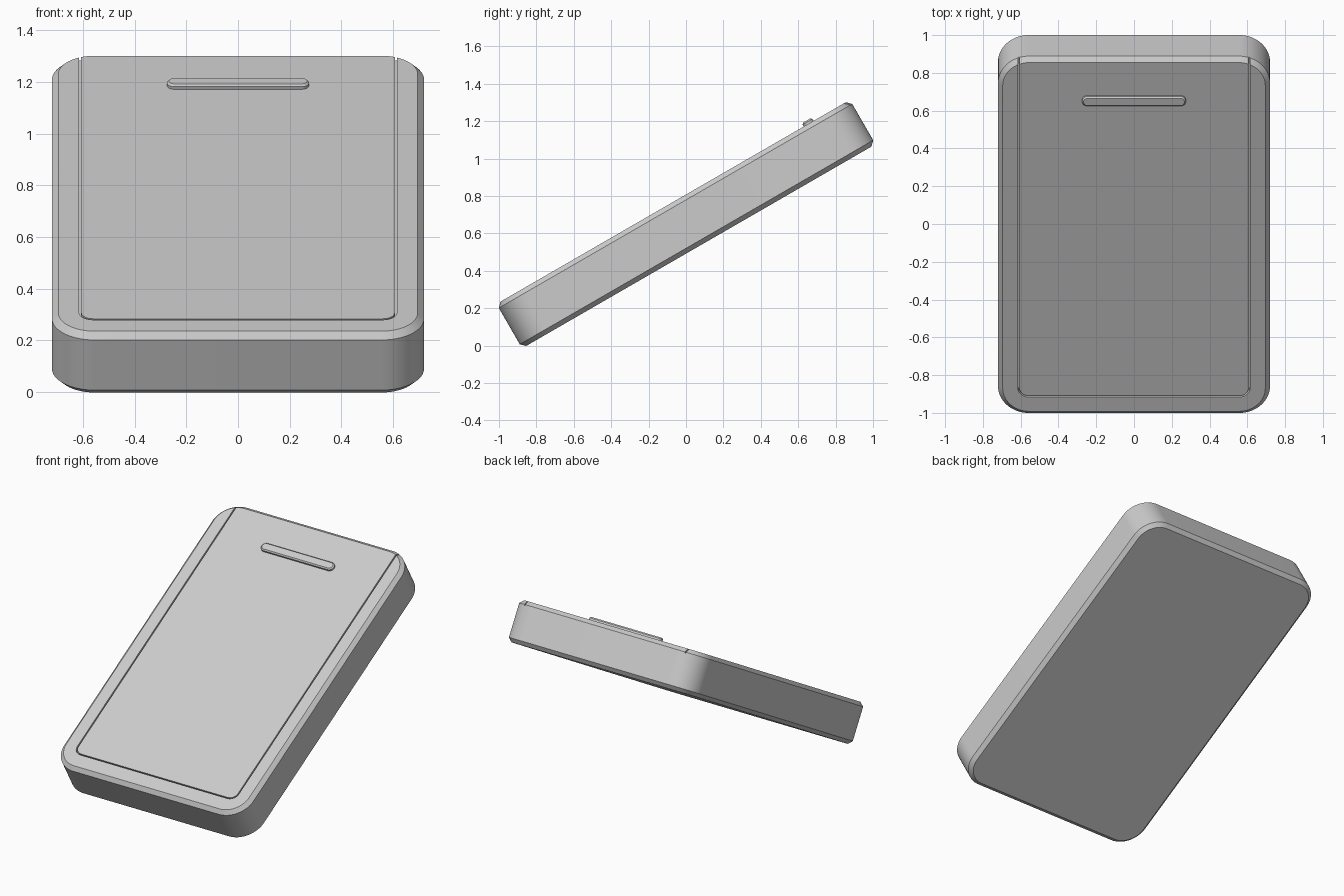
import bpy, bmesh
from math import sin, cos, pi, radians
from mathutils import Matrix

if "Cube" in bpy.data.objects:
    bpy.data.objects.remove(bpy.data.objects["Cube"])

# The slab is built flat (y = its length), then tilted and lifted into place
TILT = Matrix.Translation((0, 0, 0.65)) @ Matrix.Rotation(radians(30), 4, 'X')


def rounded_rect(hx, hy, r, seg=16):
    pts = []
    for k, (sx, sy) in enumerate([(1, 1), (-1, 1), (-1, -1), (1, -1)]):
        for i in range(seg + 1):
            a = k * pi / 2 + i / seg * pi / 2
            pts.append((sx * (hx - r) + r * cos(a), sy * (hy - r) + r * sin(a)))
    return pts


def loft(name, layers, y=0.0):
    """Closed solid from (outline, z) layers, bottom to top."""
    bm = bmesh.new()
    rings = [[bm.verts.new((px, py + y, z)) for px, py in pts] for pts, z in layers]
    n = len(rings[0])
    for a, b in zip(rings, rings[1:]):
        for i in range(n):
            j = (i + 1) % n
            bm.faces.new((a[i], a[j], b[j], b[i]))
    bm.faces.new(rings[0][::-1])
    bm.faces.new(rings[-1])
    bmesh.ops.recalc_face_normals(bm, faces=bm.faces)
    mesh = bpy.data.meshes.new(name)
    bm.to_mesh(mesh)
    bm.free()
    ob = bpy.data.objects.new(name, mesh)
    bpy.context.collection.objects.link(ob)
    ob.matrix_world = TILT
    return ob


def smooth(ob):
    bpy.ops.object.select_all(action='DESELECT')
    ob.select_set(True)
    bpy.context.view_layer.objects.active = ob
    bpy.ops.object.shade_smooth_by_angle(angle=radians(30))


# Body: rounded slab with a chamfer round both faces
HX, HY, R, C, H = 0.72, 1.091, 0.165, 0.025, 0.137
inner = rounded_rect(HX - C, HY - C, R - C)
outer = rounded_rect(HX, HY, R)
body = loft("body", [(inner, -H), (outer, -H + C), (outer, H - C), (inner, H)])

# U-shaped groove in the top face, open at the raised end
def u_path(hx, front, r, seg=8):
    left = [(-hx, 1.2)]
    for i in range(seg + 1):
        a = pi + i / seg * pi / 2
        left.append((-hx + r + r * cos(a), front + r + r * sin(a)))
    return left + [(-x, y) for x, y in reversed(left)]


outline = u_path(0.615, -0.978, 0.055) + u_path(0.607, -0.970, 0.047)[::-1]
cutter = loft("groove_cutter", [(outline, H - 0.03), (outline, H + 0.05)])
cutter.hide_render = True
cut = body.modifiers.new("groove", 'BOOLEAN')
cut.operation = 'DIFFERENCE'
cut.solver = 'EXACT'
cut.object = cutter

# Apply the cut and drop the cutter
bpy.context.view_layer.objects.active = body
bpy.ops.object.modifier_apply(modifier="groove")
bpy.data.objects.remove(cutter)
smooth(body)

# Slim raised bar near the upper end
full = rounded_rect(0.275, 0.030, 0.0295, 8)
top = rounded_rect(0.267, 0.022, 0.0215, 8)
bar = loft("raised_bar", [(full, H - 0.01), (full, H + 0.012), (top, H + 0.02)], y=0.836)
smooth(bar)
